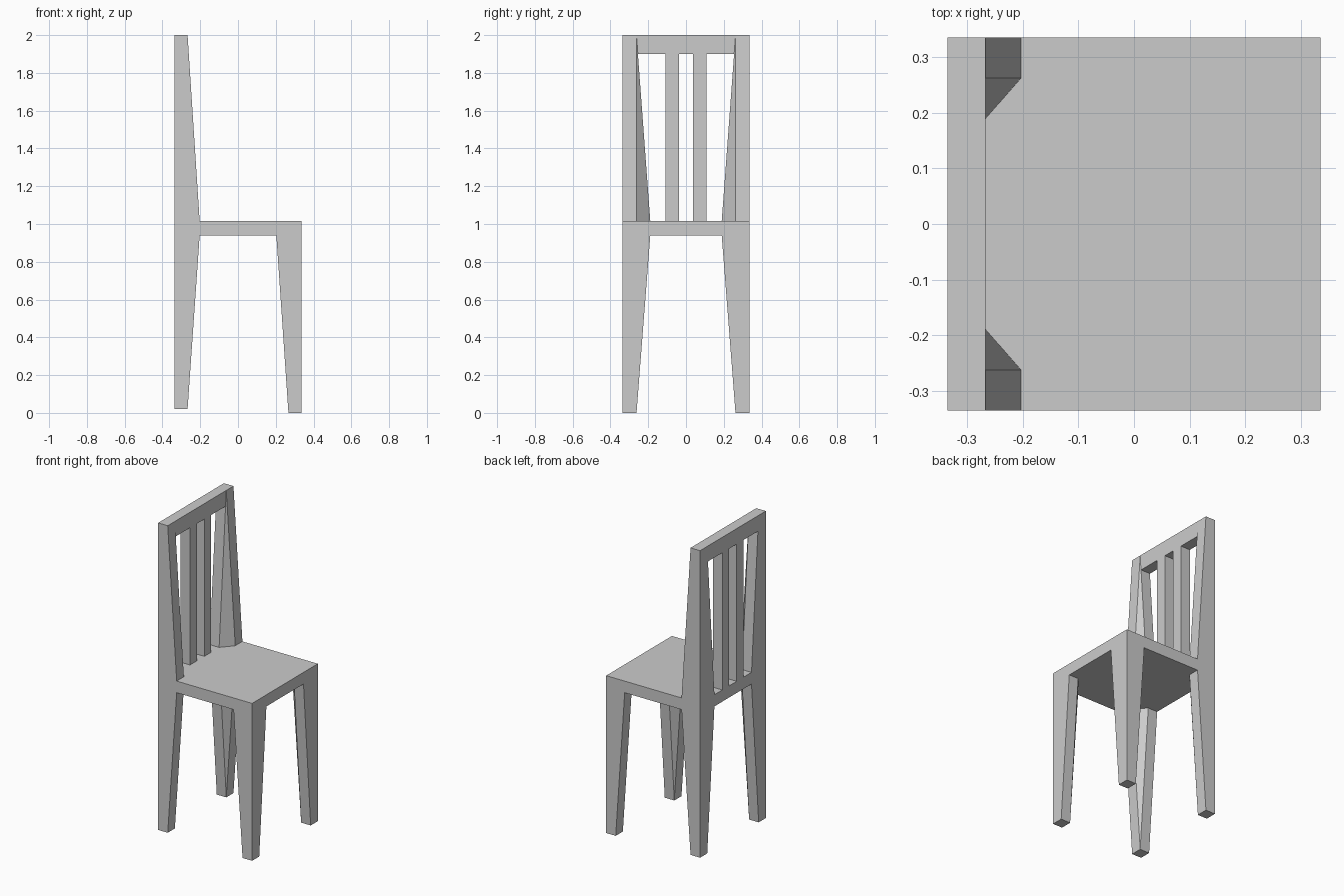
import bpy, bmesh

if "Cube" in bpy.data.objects:
    bpy.data.objects.remove(bpy.data.objects["Cube"])

grey = bpy.data.materials.new("plain_grey")
grey.diffuse_color = (0.6, 0.6, 0.6, 1)
grey.use_nodes = True
grey.node_tree.nodes["Principled BSDF"].inputs["Base Color"].default_value = grey.diffuse_color

H = 0.335                       # half width of the seat
SEAT_LOW, SEAT_TOP = 0.94, 1.015
THIN = 0.068                    # thickness at the narrow end
WIDE_X, WIDE_Y = 0.132, 0.146   # spread where a leg meets the seat


def hull(name, points):
    """Flat-faced convex solid around a few points."""
    bm = bmesh.new()
    for p in points:
        bm.verts.new(p)
    bmesh.ops.convex_hull(bm, input=bm.verts[:])
    bmesh.ops.dissolve_limit(bm, angle_limit=0.002, verts=bm.verts[:], edges=bm.edges[:])
    bmesh.ops.recalc_face_normals(bm, faces=bm.faces[:])
    mesh = bpy.data.meshes.new(name)
    bm.to_mesh(mesh)
    bm.free()
    mesh.materials.append(grey)
    ob = bpy.data.objects.new(name, mesh)
    bpy.context.collection.objects.link(ob)
    return ob


def box(name, x, y, z):
    return hull(name, [(a, b, c) for a in x for b in y for c in z])


def tapered_post(name, sx, sy, z_thin, z_wide):
    """Corner post: small square at one end, spreading inward with a cut inner corner."""
    t = THIN
    ty = 0.073
    thin = [(0, 0), (t, 0), (t, ty), (0, ty)]
    wide = [(0, 0), (WIDE_X, 0), (WIDE_X, ty), (t, WIDE_Y), (0, WIDE_Y)]
    pts = [(sx * (H - u), sy * (H - v), z)
           for ring, z in ((thin, z_thin), (wide, z_wide)) for u, v in ring]
    return hull(name, pts)


# Seat slab
box("seat", (-H, H), (-H, H), (SEAT_LOW, SEAT_TOP))

# Legs and back posts
for sy, side in ((-1, "right"), (1, "left")):
    tapered_post("front_leg_" + side, 1, sy, 0.0, SEAT_LOW)
    tapered_post("rear_leg_" + side, -1, sy, 0.02, SEAT_LOW)
    tapered_post("back_post_" + side, -1, sy, 2.0, SEAT_TOP)
    # Upright slat of the backrest
    box("back_slat_" + side, (-H, -H + THIN), (sy * 0.038, sy * 0.108), (SEAT_TOP, 1.9))

# Top rail between the posts
box("top_rail", (-H, -H + THIN), (-0.262, 0.262), (1.9, 2.0))
